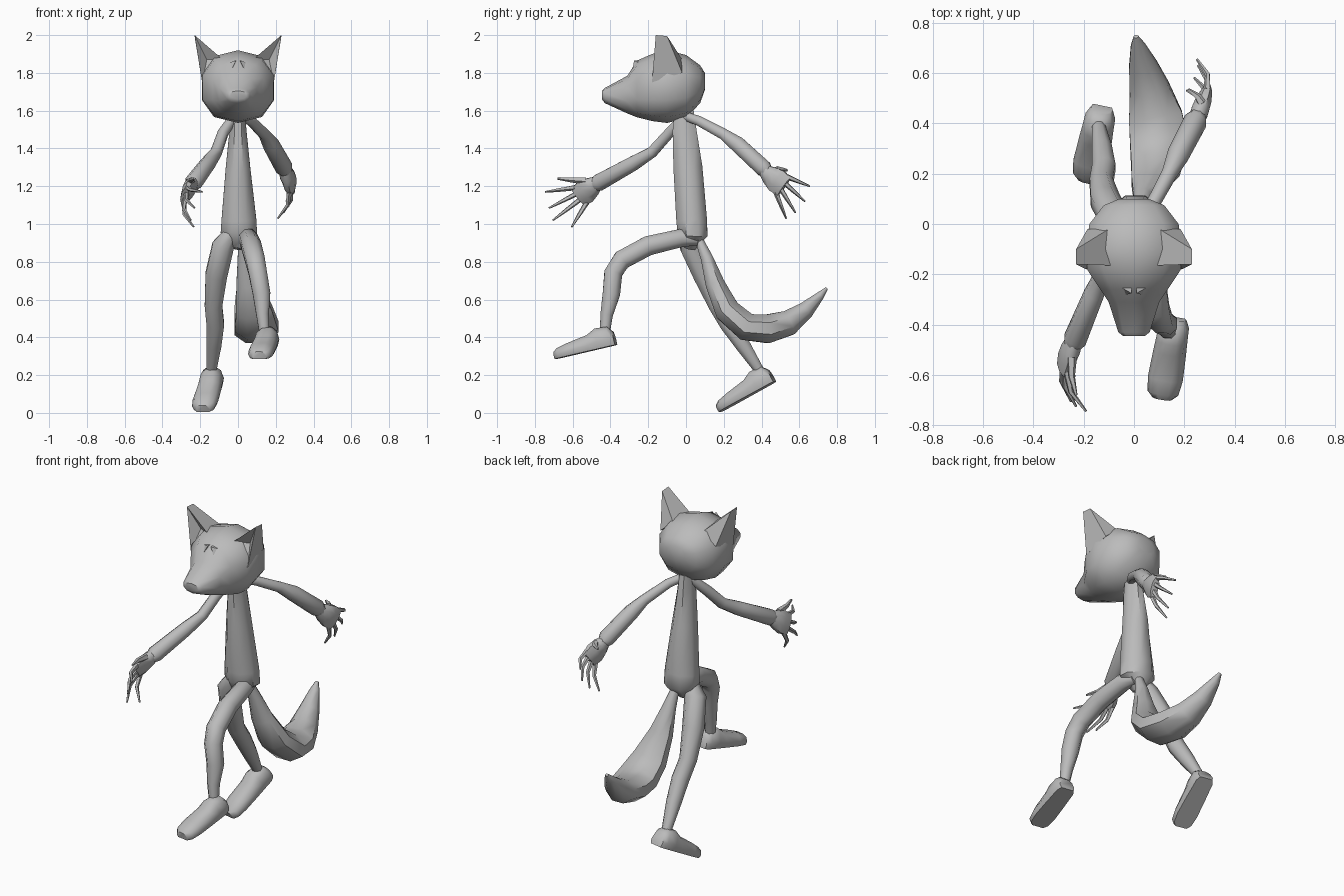
import bpy, bmesh
from math import cos, sin, pi, copysign, radians
from mathutils import Vector as V

cube = bpy.data.objects.get("Cube")
if cube:
    bpy.data.objects.remove(cube)

grey = bpy.data.materials.new("plain grey")
grey.use_nodes = True
grey.diffuse_color = (0.5, 0.5, 0.5, 1)
grey.node_tree.nodes["Principled BSDF"].inputs["Base Color"].default_value = (0.5, 0.5, 0.5, 1)


def finish(name, bm, angle=50):
    bmesh.ops.recalc_face_normals(bm, faces=bm.faces)
    mesh = bpy.data.meshes.new(name)
    bm.to_mesh(mesh)
    bm.free()
    mesh.materials.append(grey)
    ob = bpy.data.objects.new(name, mesh)
    bpy.context.collection.objects.link(ob)
    bpy.ops.object.select_all(action='DESELECT')
    ob.select_set(True)
    bpy.context.view_layer.objects.active = ob
    bpy.ops.object.shade_smooth_by_angle(angle=radians(angle))
    return ob


def skin(bm, rings):
    """Bridge equal rings of points and cap both ends."""
    loops = [[bm.verts.new(p) for p in ring] for ring in rings]
    n = len(loops[0])
    for a, b in zip(loops, loops[1:]):
        for i in range(n):
            j = (i + 1) % n
            bm.faces.new((a[i], a[j], b[j], b[i]))
    bm.faces.new(loops[0])
    bm.faces.new(loops[-1])


def ellipse(c, u, v, n, power=1.0):
    pts = []
    for i in range(n):
        a = 2 * pi * (i + 0.5) / n
        x, y = (copysign(abs(f) ** power, f) for f in (cos(a), sin(a)))
        pts.append(c + u * x + v * y)
    return pts


def tube(bm, path, side=(1, 0, 0), n=8):
    """Path items are x, y, z, side radius and optional cross radius."""
    pts = [V(p[:3]) for p in path]
    rings = []
    for i, p in enumerate(path):
        t = (pts[min(i + 1, len(pts) - 1)] - pts[max(i - 1, 0)]).normalized()
        u = V(side)
        u = (u - t * u.dot(t)).normalized()
        rings.append(ellipse(pts[i], u * p[3], t.cross(u) * p[-1], n))
    skin(bm, rings)


def limb(name, path, n=8):
    bm = bmesh.new()
    tube(bm, path, n=n)
    return finish(name, bm)


# Head: rings from the back of the skull to the nose
bm = bmesh.new()
head = [(.1, .06, 1.71, 1.8), (.075, .125, 1.64, 1.84), (0, .185, 1.56, 1.895),
        (-.1, .2, 1.535, 1.92), (-.18, .195, 1.545, 1.9), (-.26, .14, 1.565, 1.865),
        (-.31, .105, 1.585, 1.785), (-.43, .065, 1.64, 1.72), (-.445, .045, 1.66, 1.705)]
skin(bm, [ellipse(V((0, y, (lo + hi) / 2)), V((w, 0, 0)), V((0, 0, (hi - lo) / 2)), 10, .85)
          for y, w, lo, hi in head])
finish("head", bm, 40)

# Ears: pointed shells, hollow at the front; brow wedges beside the muzzle
for s, label in ((1, "left"), (-1, "right")):
    bm = bmesh.new()
    outline = [(.085, -.165, 1.875), (.19, -.18, 1.75), (.185, -.02, 1.8), (.1, -.02, 1.87)]
    base = [bm.verts.new((s * x, y, z)) for x, y, z in outline]
    top = [bm.verts.new((s * .23, y, z)) for y, z in ((-.16, 2.0), (-.1, 1.995))]
    hollow = bm.verts.new((s * .165, -.12, 1.87))
    a, b, c, d = base
    for f in ((a, hollow, top[0]), (hollow, b, top[0]), (a, b, hollow), (b, c, top[1], top[0]),
              (c, d, top[1]), (d, a, top[0], top[1]), (a, d, c, b)):
        bm.faces.new(f)
    finish(label + "_ear", bm, 40)
    bm = bmesh.new()
    brow = [(.01, -.275, 1.865), (.1, -.225, 1.84), (.185, -.18, 1.78),
            (.15, -.23, 1.71), (.09, -.3, 1.71)]
    bmesh.ops.convex_hull(bm, input=[bm.verts.new((s * x * k, y + d, z)) for k, d in
                                     ((1, 0), (.9, .06)) for x, y, z in brow])
    finish(label + "_brow", bm, 30)

# Torso
limb("torso", [(-.01, .02, .87, .03, .03), (.005, .035, .945, .105, .085),
               (.005, .03, 1.02, .1, .088), (0, .01, 1.3, .07, .083),
               (0, -.008, 1.5, .048, .068), (0, -.01, 1.6, .04, .055)])

# Arms
limb("left_arm", [(.02, 0, 1.57, .025), (.07, .07, 1.545, .028), (.14, .2, 1.475, .032),
                  (.175, .275, 1.42, .045), (.245, .41, 1.295, .048), (.252, .43, 1.275, .035)])
limb("right_arm", [(-.02, -.01, 1.57, .025), (-.08, -.09, 1.48, .03), (-.115, -.18, 1.38, .032),
                   (-.16, -.28, 1.32, .042), (-.235, -.46, 1.22, .048), (-.245, -.485, 1.205, .035)])


# Hands: a flattened palm with four curled fingers and a thumb
def hand(name, wrist, palm, thumb, tips):
    bm = bmesh.new()
    w, p = V(wrist), V(palm)
    along = (p - w).normalized()
    spread = (V(tips[0]) - V(tips[-1])).normalized()
    spread = (spread - along * spread.dot(along)).normalized()
    out = V((copysign(1, w.x), 0, 0))
    stations = ((-.02, .035, .034), (.02, .055, .038), (.07, .07, .034), (.12, .062, .022))
    tube(bm, [(*(w + along * t), r, q) for t, r, q in stations], spread)
    for i, tip in enumerate(tips):
        start = w + along * .1 + spread * (.051 - .034 * i)
        end = V(tip)
        mid = (start + end) / 2 + out * .022
        tube(bm, [(*start, .015), (*mid, .011), (*end, .005)], spread, 5)
    start, end = w + along * .03 + spread * .045, V(thumb)
    tube(bm, [(*start, .02), (*((start + end) / 2 + out * .01), .014), (*end, .006)], along, 5)
    finish(name, bm)


hand("left_hand", (.255, .43, 1.27), (.29, .53, 1.19), (.215, .535, 1.285),
     [(.25, .655, 1.2), (.255, .63, 1.12), (.24, .58, 1.06), (.21, .53, 1.03)])
hand("right_hand", (-.245, -.48, 1.21), (-.29, -.59, 1.13), (-.23, -.68, 1.24),
     [(-.19, -.745, 1.17), (-.23, -.725, 1.085), (-.25, -.705, 1.02), (-.235, -.605, .985)])

# Legs
limb("left_leg", [(.04, .06, .92, .035), (.055, -.03, .925, .052), (.07, -.2, .885, .056),
                  (.09, -.34, .81, .055), (.105, -.385, .74, .052), (.125, -.395, .63, .05),
                  (.13, -.42, .52, .036), (.14, -.43, .42, .028)])
limb("right_leg", [(-.04, .01, .95, .04), (-.08, .025, .88, .062), (-.115, .095, .73, .062),
                   (-.13, .165, .57, .05), (-.12, .225, .47, .05), (-.128, .3, .36, .043),
                   (-.14, .385, .23, .028)])


# Shoes: flat sole, rounded toe and raised ankle
def shoe(name, heel, toe):
    bm = bmesh.new()
    h, t = V(heel), V(toe)
    axis = t - h
    side = axis.cross(V((0, 0, 1))).normalized()
    up = side.cross(axis).normalized()
    section = ((-.85, 0), (-1, .35), (-.8, .8), (-.35, 1), (.35, 1), (.8, .8), (1, .35), (.85, 0))
    stations = ((0, .045, .07), (.08, .06, .105), (.27, .063, .11), (.42, .066, .085),
                (.75, .07, .068), (.93, .062, .055), (1, .04, .04))
    skin(bm, [[h + axis * f + side * (x * w) + up * (z * k) for x, z in section]
              for f, w, k in stations])
    finish(name, bm)


shoe("left_shoe", (.165, -.37, .36), (.112, -.69, .285))
shoe("right_shoe", (-.125, .47, .165), (-.185, .18, .005))

# Tail: slim at the root, broad in the bend, pointed at the tip
limb("tail", [(.02, .06, .94, .02, .02), (.035, .11, .82, .04, .035), (.055, .155, .68, .07, .055),
              (.085, .22, .54, .105, .072), (.1, .32, .455, .125, .08), (.085, .43, .445, .115, .082),
              (.06, .54, .475, .085, .072), (.035, .63, .54, .06, .05),
              (.015, .71, .62, .03, .024), (.008, .745, .66, .01, .008)])
